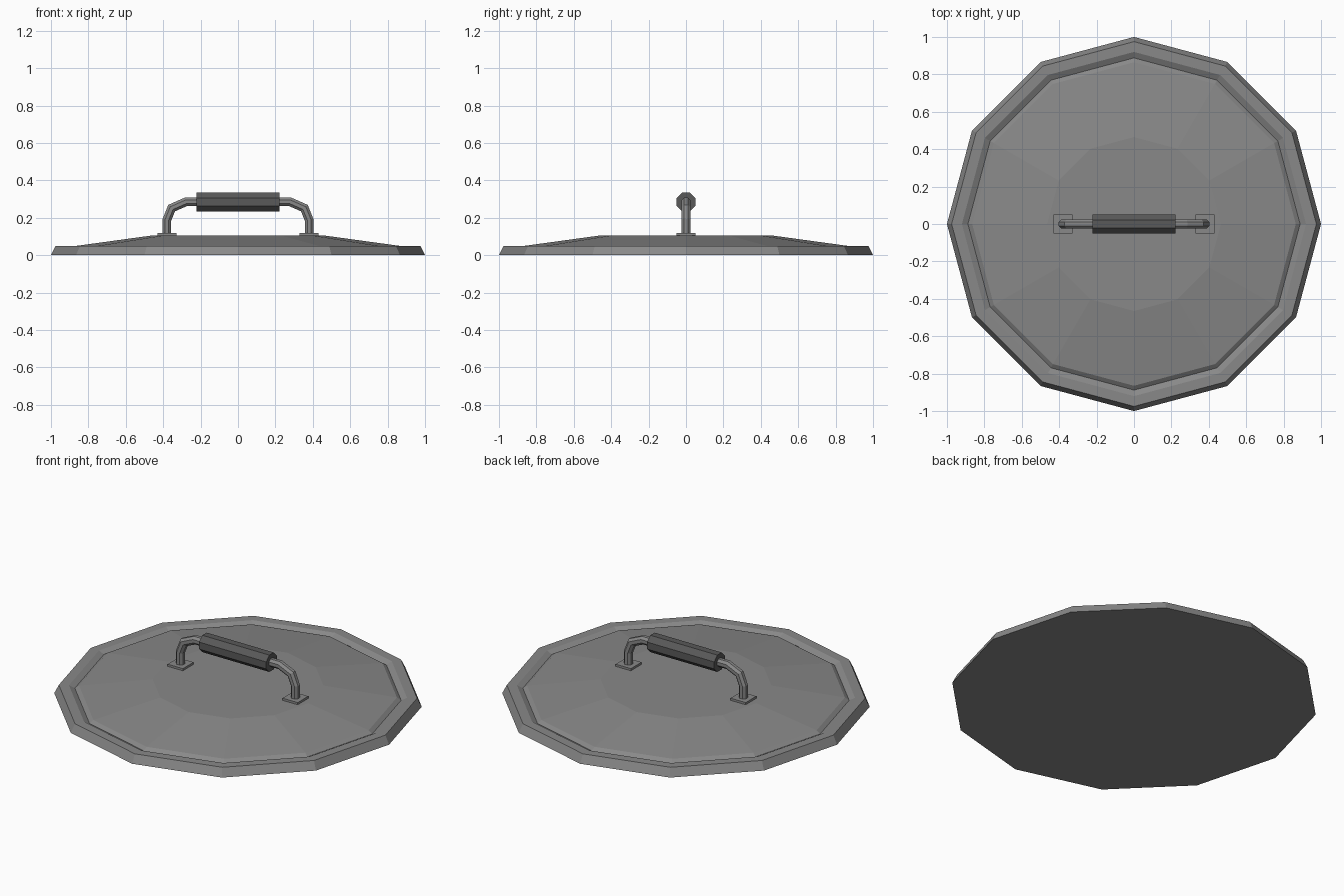
import bpy, bmesh, math
from mathutils import Vector

if "Cube" in bpy.data.objects:
    bpy.data.objects.remove(bpy.data.objects["Cube"])

def material(name, v):
    m = bpy.data.materials.new(name)
    m.diffuse_color = (v, v, v, 1)
    m.use_nodes = True
    m.node_tree.nodes["Principled BSDF"].inputs["Base Color"].default_value = m.diffuse_color
    return m

metal = material("grey metal", 0.25)
dark = material("dark grip", 0.10)

def finish(name, bm, mat):
    bmesh.ops.recalc_face_normals(bm, faces=bm.faces)
    me = bpy.data.meshes.new(name)
    bm.to_mesh(me)
    bm.free()
    me.materials.append(mat)
    ob = bpy.data.objects.new(name, me)
    bpy.context.collection.objects.link(ob)
    return ob

def skin(name, rings, mat):
    """Bridge equal-sized rings of points and cap both ends."""
    bm = bmesh.new()
    vs = [[bm.verts.new(p) for p in r] for r in rings]
    n = len(vs[0])
    for a, b in zip(vs, vs[1:]):
        for i in range(n):
            j = (i + 1) % n
            bm.faces.new((a[i], a[j], b[j], b[i]))
    bm.faces.new(vs[0])
    bm.faces.new(vs[-1])
    return finish(name, bm, mat)

def sweep(name, path, radius, mat, n=8):
    """Sweep an n-sided section along a path in the xz plane."""
    pts = [Vector((x, 0, z)) for x, z in path]
    rings = []
    for i, p in enumerate(pts):
        d0 = (p - pts[i - 1]).normalized() if i else None
        d1 = (pts[i + 1] - p).normalized() if i < len(pts) - 1 else None
        t = ((d0 or d1) + (d1 or d0)).normalized()
        side = Vector((-t.z, 0, t.x)) / (t.dot(d0 or d1))
        rings.append([p + radius * (math.cos(a) * side + math.sin(a) * Vector((0, 1, 0)))
                      for a in (math.tau * (k + 0.5) / n for k in range(n))])
    return skin(name, rings, mat)

# Twelve-sided lid with rim, groove and shallow dome
profile = [(1.0, 0), (0.975, 0.05), (0.92, 0.05), (0.888, 0.034), (0.865, 0.05), (0.465, 0.105)]
skin("lid", [[(r * math.cos(k * math.tau / 12), r * math.sin(k * math.tau / 12), z)
              for k in range(12)] for r, z in profile], metal)

# Bent handle tube
half = [(0.38, 0.11), (0.38, 0.19), (0.355, 0.252), (0.28, 0.285)]
sweep("handle_tube", [(-x, z) for x, z in half] + half[::-1], 0.025, metal)

# Octagonal grip
sweep("handle_grip", [(-0.222, 0.285), (0.222, 0.285)], 0.0545, dark)

# Square mounting plates
for s, side in ((-1, "left"), (1, "right")):
    bm = bmesh.new()
    bmesh.ops.create_cube(bm, size=1)
    for v in bm.verts:
        v.co = Vector((v.co.x * 0.1 + s * 0.38, v.co.y * 0.1, v.co.z * 0.022 + 0.107))
    finish(side + "_mounting_plate", bm, metal)
